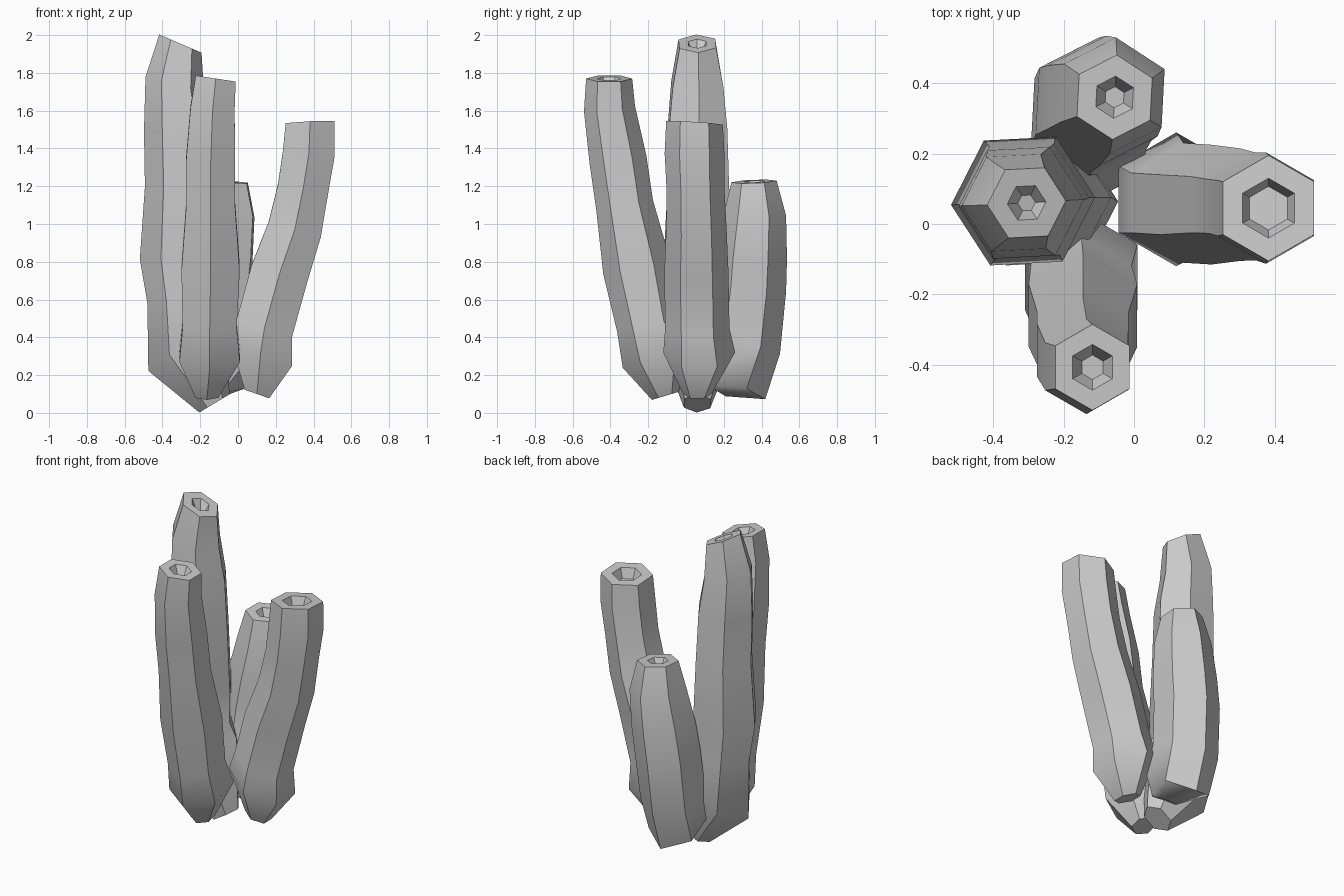
import bpy, bmesh, math

SIDES = 6


def hexagon(bm, x, y, z, r, sx, sy, rot):
    """Hexagonal ring whose plane is sloped by sx, sy."""
    ring = []
    for i in range(SIDES):
        a = math.radians(rot) + math.tau * i / SIDES
        dx, dy = r * math.cos(a), r * math.sin(a)
        ring.append(bm.verts.new((x + dx, y + dy, z + sx * dx + sy * dy)))
    return ring


def tube(name, rot, rings, hole, floor, depth=0.06):
    """Loft hexagons along a path, then sink a tapered hole in the top.
    Each ring is x, y, z, radius and optionally its slopes in x and y."""
    bm = bmesh.new()
    loops = []
    for i, ring in enumerate(rings):
        x, y, z, r = ring[:4]
        if len(ring) == 6:
            sx, sy = ring[4:]
        else:  # square to the path
            a, b = rings[i - 1], rings[i + 1]
            sx = -(b[0] - a[0]) / (b[2] - a[2])
            sy = -(b[1] - a[1]) / (b[2] - a[2])
        loops.append(hexagon(bm, x, y, z, r, sx, sy, rot))
    # rim and hole share the slope of the top ring
    loops.append(hexagon(bm, x, y, z, hole, sx, sy, rot))
    loops.append(hexagon(bm, x, y, z - depth, floor, sx, sy, rot))
    for a, b in zip(loops, loops[1:]):
        for i in range(SIDES):
            j = (i + 1) % SIDES
            bm.faces.new((a[i], a[j], b[j], b[i]))
    bm.faces.new(loops[0][::-1])
    bm.faces.new(loops[-1])
    bmesh.ops.recalc_face_normals(bm, faces=bm.faces)
    mesh = bpy.data.meshes.new(name)
    bm.to_mesh(mesh)
    bm.free()
    # smooth along the length, crisp between the six sides
    mesh.shade_smooth()
    mesh.set_sharp_from_angle(angle=math.radians(44))
    ob = bpy.data.objects.new(name, mesh)
    bpy.context.collection.objects.link(ob)
    return ob


# tallest tube, on the left
tube("tall_tube", 3, [
    (-0.125, 0.06, 0.05, 0.08, 0.6, 0),
    (-0.27, 0.065, 0.38, 0.205, 0.77, 0),
    (-0.295, 0.065, 0.60, 0.185),
    (-0.315, 0.065, 0.82, 0.205),
    (-0.31, 0.065, 1.20, 0.183),
    (-0.32, 0.06, 1.50, 0.178),
    (-0.335, 0.06, 1.74, 0.155, -0.25, 0),
    (-0.305, 0.06, 1.955, 0.112, -0.43, 0)], 0.055, 0.025)

# front tube, leaning forward
tube("front_tube", 30, [
    (-0.165, -0.11, 0.09, 0.07, 0, 0.3),
    (-0.15, -0.15, 0.30, 0.185, 0, 0.33),
    (-0.15, -0.20, 0.47, 0.165),
    (-0.145, -0.26, 0.77, 0.178),
    (-0.145, -0.325, 1.10, 0.15),
    (-0.145, -0.36, 1.34, 0.15),
    (-0.135, -0.405, 1.61, 0.135),
    (-0.118, -0.407, 1.77, 0.122, -0.15, 0)], 0.065, 0.035)

# right tube, leaning outward
tube("right_tube", 30, [
    (0.10, 0.06, 0.10, 0.075, -0.35, 0),
    (0.12, 0.07, 0.32, 0.19, -0.45, 0),
    (0.14, 0.06, 0.45, 0.17, -0.3, 0),
    (0.22, 0.055, 0.74, 0.17),
    (0.30, 0.055, 0.97, 0.16),
    (0.345, 0.05, 1.19, 0.153),
    (0.375, 0.045, 1.375, 0.158),
    (0.382, 0.045, 1.535, 0.15, 0.04, -0.06)], 0.085, 0.062)

# short tube at the back
tube("back_tube", 27, [
    (-0.11, 0.14, 0.13, 0.07, 0, -0.6),
    (-0.125, 0.24, 0.19, 0.18, -0.05, -0.65),
    (-0.125, 0.31, 0.38, 0.188, 0, -0.35),
    (-0.11, 0.34, 0.66, 0.19),
    (-0.088, 0.35, 0.83, 0.185),
    (-0.06, 0.365, 1.05, 0.165),
    (-0.055, 0.36, 1.225, 0.12, -0.08, 0.04)], 0.06, 0.03)
